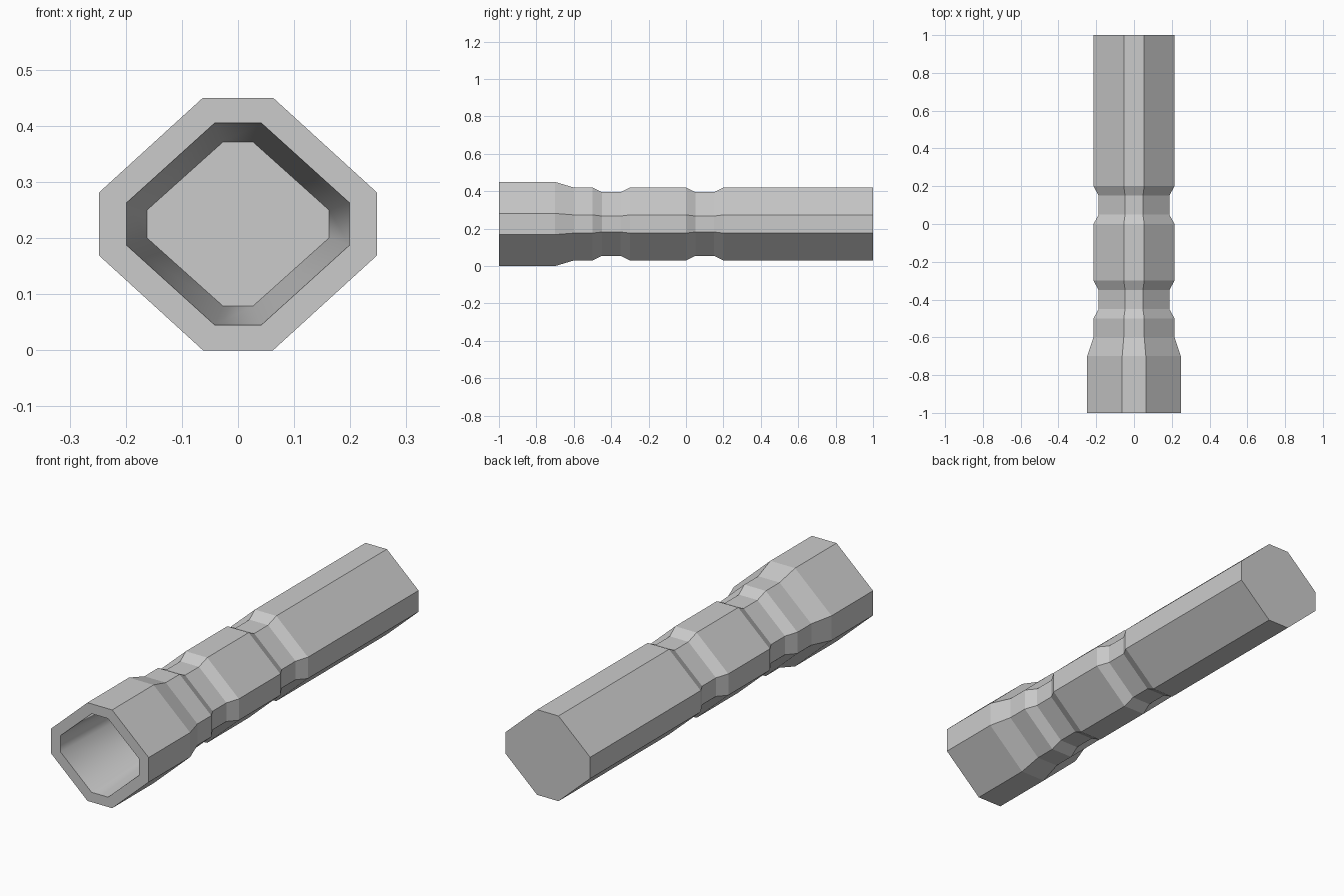
import bpy, bmesh

if "Cube" in bpy.data.objects:
    bpy.data.objects.remove(bpy.data.objects["Cube"])

CZ = 0.225  # height of the long axis


def ring(bm, y, hx, hz, fx, fz):
    """Octagon: half width, half height, half top flat, half side flat."""
    pts = [(hx, -fz), (hx, fz), (fx, hz), (-fx, hz),
           (-hx, fz), (-hx, -fz), (-fx, -hz), (fx, -hz)]
    return [bm.verts.new((x, y, CZ + z)) for x, z in pts]


def bridge(bm, a, b, smooth=False):
    for i in range(8):
        j = (i + 1) % 8
        bm.faces.new((a[i], a[j], b[j], b[i])).smooth = smooth


bm = bmesh.new()

# Outer body: (y, scale) stations with two grip grooves and a flared front
BIG, MID, NECK = 1.0, 0.867, 0.755
stations = [(-1, BIG), (-0.7, BIG), (-0.6, MID), (-0.5, MID),
            (-0.45, NECK), (-0.35, NECK), (-0.3, MID), (0, MID),
            (0.05, NECK), (0.15, NECK), (0.2, MID), (1, MID)]
rings = [ring(bm, y, 0.2475 * s, 0.225 * s, 0.0625 * s, 0.0563 * s)
         for y, s in stations]
for a, b in zip(rings, rings[1:]):
    bridge(bm, a, b)
bm.faces.new(rings[-1])

# Front rim and the tapered socket with its floor
mouth = ring(bm, -1, 0.199, 0.18, 0.0415, 0.0375)
floor = ring(bm, -0.4, 0.162, 0.146, 0.027, 0.025)
bridge(bm, rings[0], mouth)
bridge(bm, mouth, floor, True)
bm.faces.new(floor)

bmesh.ops.recalc_face_normals(bm, faces=bm.faces)
mesh = bpy.data.meshes.new("handle_tube")
bm.to_mesh(mesh)
bm.free()
obj = bpy.data.objects.new("handle_tube", mesh)
bpy.context.collection.objects.link(obj)
